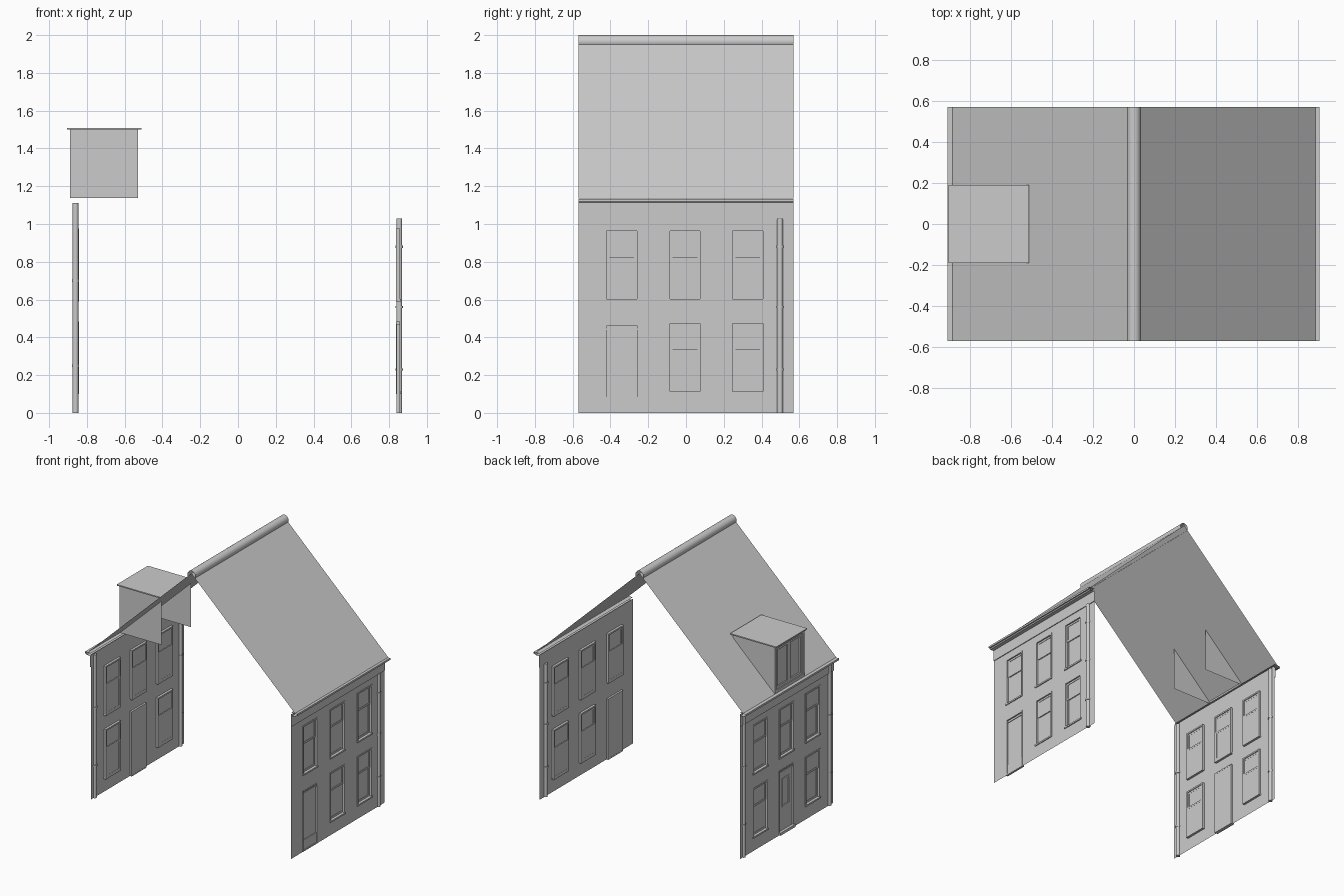
import bpy, bmesh, math

cube = bpy.data.objects.get("Cube")
if cube:
    bpy.data.objects.remove(cube)

grey = bpy.data.materials.new("plain grey")
grey.use_nodes = True
COLOUR = (0.6, 0.6, 0.6, 1)
grey.diffuse_color = COLOUR
grey.node_tree.nodes["Principled BSDF"].inputs["Base Color"].default_value = COLOUR

HALF = 0.57     # half the house width
TOP = 1.12      # top of the facades


def finish(name, bm, smooth=False):
    mesh = bpy.data.meshes.new(name)
    bm.to_mesh(mesh)
    bm.free()
    mesh.materials.append(grey)
    obj = bpy.data.objects.new(name, mesh)
    bpy.context.collection.objects.link(obj)
    if smooth:
        bpy.ops.object.select_all(action='DESELECT')
        obj.select_set(True)
        bpy.context.view_layer.objects.active = obj
        bpy.ops.object.shade_smooth_by_angle()
    return obj


def quad(bm, points):
    bm.faces.new([bm.verts.new(p) for p in points])


def box(bm, x, y, z):
    made = bmesh.ops.create_cube(bm, size=1)["verts"]
    for v in made:
        for i, (lo, hi) in enumerate((x, y, z)):
            v.co[i] = lo + (v.co[i] + 0.5) * (hi - lo)


def frame(bm, x, y, z, w):
    """Rectangular border of four bars, w wide, inside y and z."""
    box(bm, x, (y[0], y[0] + w), z)
    box(bm, x, (y[1] - w, y[1]), z)
    box(bm, x, (y[0] + w, y[1] - w), (z[0], z[0] + w))
    box(bm, x, (y[0] + w, y[1] - w), (z[1] - w, z[1]))


def extrude_profile(name, profile, smooth=False):
    """Open strip through (x, z) points, drawn across the house width."""
    bm = bmesh.new()
    rows = [[bm.verts.new((x, y, z)) for x, z in profile] for y in (-HALF, HALF)]
    for i in range(len(profile) - 1):
        bm.faces.new((rows[0][i], rows[0][i + 1], rows[1][i + 1], rows[1][i]))
    return finish(name, bm, smooth)


def wall(name, x, openings):
    """Flat wall with rectangular holes."""
    ys = sorted({-HALF, HALF} | {v for y, z in openings for v in y})
    zs = sorted({0, TOP} | {v for y, z in openings for v in z})
    bm = bmesh.new()
    for y0, y1 in zip(ys, ys[1:]):
        for z0, z1 in zip(zs, zs[1:]):
            if not any(y[0] <= y0 < y[1] and z[0] <= z0 < z[1] for y, z in openings):
                quad(bm, [(x, y0, z0), (x, y1, z0), (x, y1, z1), (x, y0, z1)])
    bmesh.ops.remove_doubles(bm, verts=bm.verts, dist=1e-5)
    finish(name, bm)


def window(name, s, x, y, z):
    """Sash window: casing, recessed upper sash and deeper lower sash."""
    bm = bmesh.new()

    def span(a, b):
        return sorted((x + s * a, x + s * b))

    frame(bm, span(-0.018, 0.003), y, z, 0.012)
    box(bm, span(-0.004, 0.007), (y[0] - 0.002, y[1] + 0.002), (z[0], z[0] + 0.012))
    inner_y = (y[0] + 0.012, y[1] - 0.012)
    low, high = z[0] + 0.012, z[1] - 0.012
    mid = low + 0.64 * (high - low)
    for depth, zz in ((-0.008, (mid - 0.01, high)), (-0.014, (low, mid + 0.004))):
        frame(bm, span(depth - 0.004, depth), inner_y, zz, 0.014)
        p = x + s * (depth - 0.003)
        quad(bm, [(p, inner_y[i], zz[j]) for i, j in ((0, 0), (1, 0), (1, 1), (0, 1))])
    finish(name, bm)


def door(name, s, x, y, z, glazed):
    bm = bmesh.new()

    def span(a, b):
        return sorted((x + s * a, x + s * b))

    frame(bm, span(-0.015, 0.002), y, (z[0], z[1]), 0.01)
    inner = (y[0] + 0.01, y[1] - 0.01)
    box(bm, span(-0.014, -0.009), inner, (0.01, z[1] - 0.01))
    box(bm, span(-0.009, -0.004), inner, (z[1] - 0.03, z[1] - 0.022))
    if glazed:
        c = (y[0] + y[1]) / 2
        frame(bm, span(-0.009, -0.004), (c - 0.045, c + 0.045), (0.2, 0.42), 0.012)
        box(bm, span(-0.009, 0.012), y, (0, 0.02))
    else:
        box(bm, span(-0.009, -0.004), inner, (0.01, 0.085))
    finish(name, bm)


def pipe(name, x, y, top, clamps):
    bm = bmesh.new()
    for r, z0, z1 in [(0.0155, 0, top)] + [(0.0195, c - 0.006, c + 0.006) for c in clamps]:
        made = bmesh.ops.create_cone(bm, cap_ends=True, segments=16, radius1=r,
                                     radius2=r, depth=z1 - z0)["verts"]
        bmesh.ops.translate(bm, verts=made, vec=(x, y, (z0 + z1) / 2))
    finish(name, bm, True)


def facade(side, s, x, centres, door_index, door_top, pipes, pipe_top, clamps):
    openings = []
    for i, c in enumerate(centres):
        y = (c - 0.092, c + 0.092)
        upper, lower = (0.59, 0.975), (0.1, 0.485)
        openings.append((y, upper))
        window(f"{side}_upper_window_{i + 1}", s, x, y, upper)
        if i == door_index:
            openings.append((y, (0, door_top)))
            door(f"{side}_door", s, x, y, (0, door_top), glazed=s < 0)
        else:
            openings.append((y, lower))
            window(f"{side}_lower_window_{i + 1}", s, x, y, lower)
    wall(f"{side}_wall", x, openings)
    for y in pipes:
        pipe(f"{side}_downpipe", s * (abs(x) - 0.001), y, pipe_top, clamps)
    # Frieze board and stepped cornice
    profile = [(0, 1.025), (0.006, 1.025), (0.006, 1.11), (0.035, 1.11),
               (0.04, 1.118), (0.05, 1.118), (0.05, 1.132), (0, 1.132)]
    extrude_profile(f"{side}_cornice", [(x + s * a, z) for a, z in profile])


facade("left", 1, 0.855, (-0.34, -0.005, 0.327), 0, 0.47, (0.498,), 1.03, (0.23, 0.56, 0.88))
facade("right", -1, -0.861, (-0.32, 0, 0.32), 1, 0.5, (-0.525, 0.525), 1.11, (0.25, 0.7))

# Roof slopes and rounded ridge cap
for side, s in (("left", 1), ("right", -1)):
    extrude_profile(f"{side}_roof_slope", [(s * 0.887, 1.134), (0, 1.98)])
arc = [math.radians(-30 + 240 * i / 16) for i in range(17)]
extrude_profile("ridge_cap", [(0.034 * math.cos(a), 1.966 + 0.034 * math.sin(a)) for a in arc], True)

# Dormer: thin cheeks, flat roof and a two-light window
bm = bmesh.new()
for y in (-0.18, 0.18):
    quad(bm, [(-0.888, y, 1.137), (-0.53, y, 1.137), (-0.53, y, 1.5), (-0.888, y, 1.5)])
finish("dormer_cheeks", bm)

bm = bmesh.new()
box(bm, (-0.905, -0.512), (-0.19, 0.19), (1.499, 1.508))
finish("dormer_roof", bm)

bm = bmesh.new()
frame(bm, (-0.89, -0.868), (-0.18, 0.18), (1.137, 1.5), 0.022)
for y in ((-0.158, 0.004), (-0.004, 0.158)):
    frame(bm, (-0.882, -0.868), y, (1.159, 1.478), 0.02)
quad(bm, [(-0.872, y, z) for y, z in ((-0.17, 1.14), (0.17, 1.14), (0.17, 1.49), (-0.17, 1.49))])
finish("dormer_window", bm)
